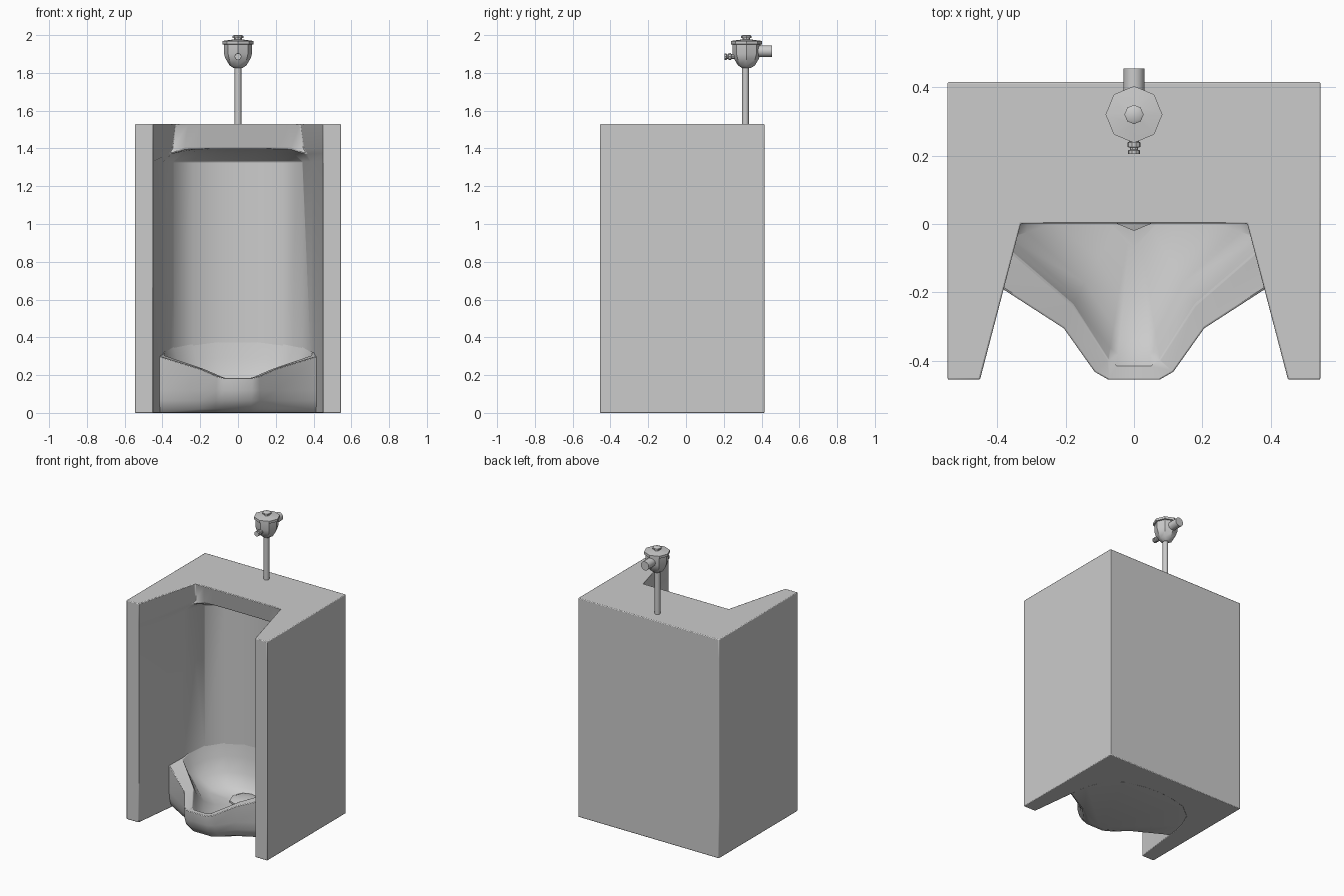
import bpy, bmesh, math
from mathutils import Matrix

if "Cube" in bpy.data.objects:
    bpy.data.objects.remove(bpy.data.objects["Cube"])


def finish(bm, name, angle, bevel=0):
    """Turn a bmesh into a smooth-by-angle object."""
    bmesh.ops.remove_doubles(bm, verts=bm.verts, dist=1e-5)
    bmesh.ops.recalc_face_normals(bm, faces=bm.faces)
    me = bpy.data.meshes.new(name)
    bm.to_mesh(me)
    bm.free()
    ob = bpy.data.objects.new(name, me)
    bpy.context.collection.objects.link(ob)
    bpy.ops.object.select_all(action='DESELECT')
    bpy.context.view_layer.objects.active = ob
    ob.select_set(True)
    bpy.ops.object.shade_smooth_by_angle(angle=math.radians(angle))
    if bevel:
        mod = ob.modifiers.new("edge_round", 'BEVEL')
        mod.width, mod.segments = bevel, 2
        mod.limit_method, mod.angle_limit = 'ANGLE', math.radians(50)
    return ob


def loft(rings):
    """Bridge closed rings and cap both ends."""
    bm = bmesh.new()
    loops = [[bm.verts.new(p) for p in r] for r in rings]
    n = len(loops[0])
    for a, b in zip(loops, loops[1:]):
        for i in range(n):
            j = (i + 1) % n
            bm.faces.new((a[i], a[j], b[j], b[i]))
    bm.faces.new(loops[0])
    bm.faces.new(loops[-1])
    return bm


def mirror(half):
    """Close a right-hand half outline (first and last points on x = 0)."""
    return half + [(-p[0], *p[1:]) for p in half[-2:0:-1]]


def lathe(name, profile, sides, loc, rot=None, angle=35):
    """Revolve (radius, height) pairs, vertices lying on the axes."""
    rings = [[(r * math.cos(math.tau * i / sides), r * math.sin(math.tau * i / sides), h)
              for i in range(sides)] for r, h in profile]
    bm = loft(rings)
    m = Matrix.Translation(loc)
    if rot:
        m = m @ Matrix.Rotation(math.radians(rot), 4, 'X')
    bm.transform(m)
    return finish(bm, name, angle)


# Body: U-shaped plan whose inner wall hollows into a niche below the header
CAVITY = [(0, .24), (.1, .235), (.24, .20), (.34, .12), (.385, .02)]


def body_ring(z, depth, edge, header_y):
    inner = []
    for k, (x, y) in enumerate(CAVITY):
        flat_x = edge[0] * k / len(CAVITY)
        inner.append((flat_x + (x - flat_x) * depth, header_y + (y - header_y) * depth, z))
    half = inner + [(*edge, z), (.45, -.455, z), (.545, -.455, z), (.545, .415, z), (0, .415, z)]
    return mirror(half)


finish(loft([
    body_ring(0, 1, (.402, -.05), .03),
    body_ring(.3, 1, (.402, -.05), .03),
    body_ring(1.33, 1, (.395, -.035), .03),
    body_ring(1.375, .6, (.366, .01), .03),
    body_ring(1.40, 0, (.35, .03), .03),
    body_ring(1.53, 0, (.33, 0), 0),
]), "body", 38, .005)

# Bowl: outer skin, sloped lip and smooth basin running down to the drain
BACK = [(.43, .03, .32), (.36, .15, .35), (.26, .24, .38), (.1, .27, .40), (0, .27, .40)]
lip_out = [(0, -.455, .185), (.075, -.455, .185), (.115, -.432, .195),
           (.205, -.305, .235), (.422, -.165, .30)]
foot = [(0, -.345), (.06, -.345), (.12, -.31), (.195, -.255), (.422, -.13)]
lip_in = [(0, -.415, .182), (.05, -.415, .182), (.075, -.395, .187),
          (.178, -.235, .232), (.392, -.05, .305)]
basin_back = [(.387, .02, .33), (.342, .122, .36), (.242, .203, .385), (.1, .238, .40), (0, .243, .40)]


def swell(t, z):
    """Blend between the foot and the outer lip."""
    return [(f[0] + (o[0] - f[0]) * t, f[1] + (o[1] - f[1]) * t, z)
            for f, o in zip(foot, lip_out)] + [(x, y, z) for x, y, _ in BACK]


inner = lip_in + basin_back


def basin(s, t, base):
    """Shrink the inner lip toward the drain centre while sinking it."""
    return [(x * s, .08 + (y - .08) * s, base + (z - base) * t) for x, y, z in inner]


finish(loft([mirror(r) for r in (
    swell(0, .002), swell(.45, .02), swell(.8, .065), swell(.97, .12), lip_out + BACK, inner,
    basin(.93, .68, .06), basin(.80, .37, .06), basin(.58, .14, .06), basin(.3, .03, .06))]),
    "bowl", 42, .004)

# Drain cover in the basin floor
lathe("drain_cover", [(.1, .05), (.1, .078), (.07, .09), (.02, .094)], 8, (0, .08, 0))

# Flush valve above the body
lathe("flush_pipe", [(.018, 1.5), (.018, 1.85)], 12, (0, .315, 0))
lathe("valve_body", [(.022, 1.825), (.045, 1.84), (.066, 1.875), (.074, 1.90), (.074, 1.95),
                     (.083, 1.952), (.083, 1.969), (.03, 1.976), (.02, 1.977), (.02, 1.985),
                     (.028, 1.986), (.028, 1.995), (.02, 2.0)], 8, (0, .32, 0))
lathe("supply_pipe", [(.031, 0), (.031, .085)], 12, (0, .37, 1.915), -90)
lathe("flush_button", [(.014, 0), (.014, .035), (.019, .037), (.019, .05), (.012, .052),
                       (.012, .058), (.018, .06), (.018, .07)], 10, (0, .275, 1.886), 90)
